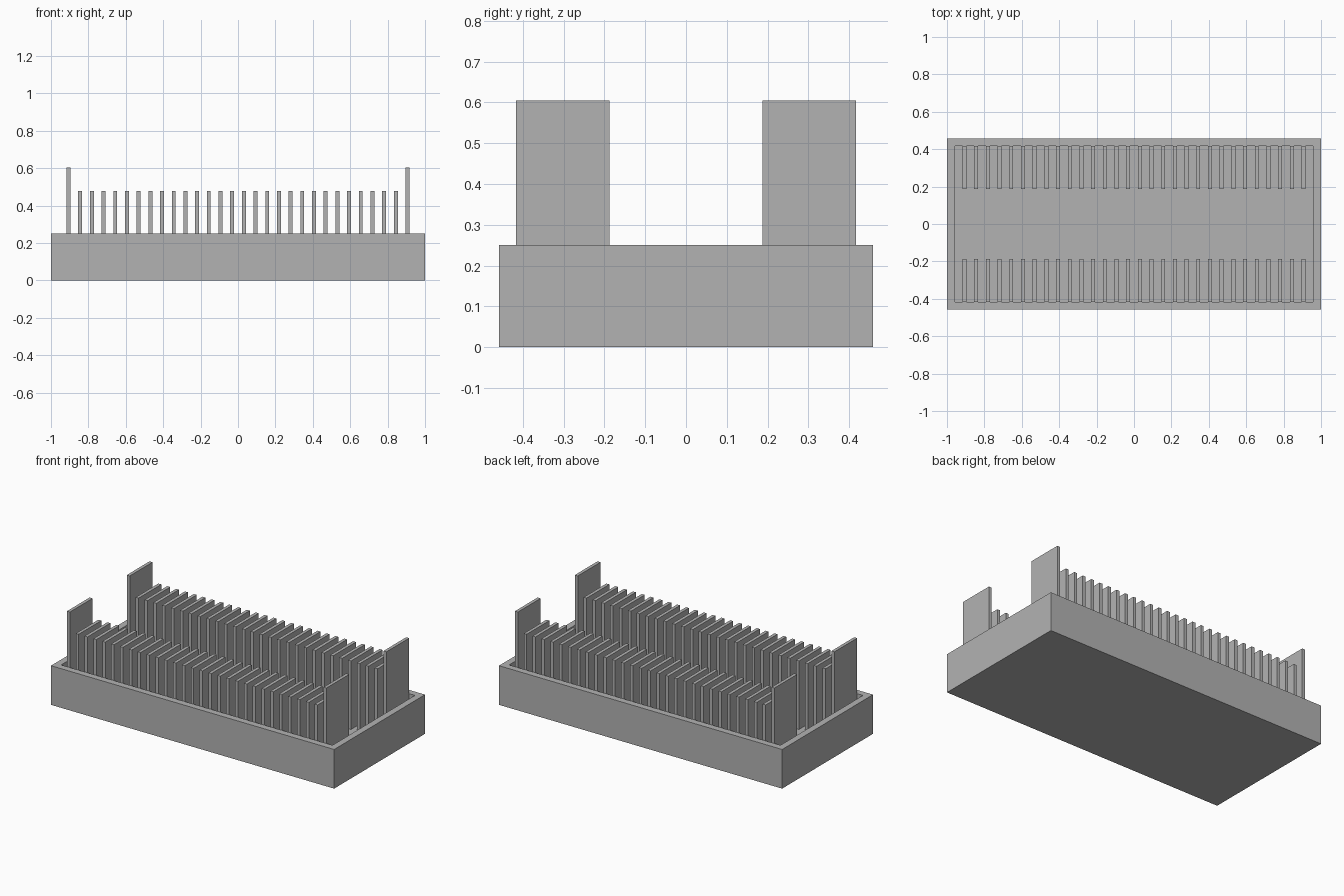
import bpy
import bmesh

# Remove the default cube
cube = bpy.data.objects.get("Cube")
if cube:
    bpy.data.objects.remove(cube, do_unlink=True)

U = 1 / 24  # design unit: the tray is 48 x 22 x 6 units

grey = bpy.data.materials.new("plain_grey")
grey.use_nodes = True
colour = (0.45, 0.45, 0.45, 1)
grey.diffuse_color = colour
grey.node_tree.nodes["Principled BSDF"].inputs["Base Color"].default_value = colour


def add_box(name, low, high):
    """Axis-aligned box between two corners given in design units."""
    bm = bmesh.new()
    bmesh.ops.create_cube(bm, size=1)
    for v in bm.verts:
        v.co = [(h if c > 0 else l) * U for c, l, h in zip(v.co, low, high)]
    mesh = bpy.data.meshes.new(name)
    bm.to_mesh(mesh)
    bm.free()
    mesh.materials.append(grey)
    obj = bpy.data.objects.new(name, mesh)
    bpy.context.collection.objects.link(obj)
    return obj


# Open tray: inset the top face of a block and push it down to the floor
tray = add_box("tray", (-24, -11, 0), (24, 11, 6))
bm = bmesh.new()
bm.from_mesh(tray.data)
top = max(bm.faces, key=lambda f: f.calc_center_median().z)
bmesh.ops.inset_region(bm, faces=[top], thickness=U, use_even_offset=True)
well = bmesh.ops.extrude_face_region(bm, geom=[top])["geom"]
bmesh.ops.delete(bm, geom=[top], context="FACES_ONLY")
for v in well:
    if isinstance(v, bmesh.types.BMVert):
        v.co.z = U
bmesh.ops.recalc_face_normals(bm, faces=bm.faces)
bm.to_mesh(tray.data)
bm.free()

# Two rows of divider slats, with a taller panel at each end
COUNT, PITCH, HALF = 30, 1.5, 0.25
for side, y0, y1 in (("front", -10, -4.5), ("back", 4.5, 10)):
    for i in range(COUNT):
        x = (i - (COUNT - 1) / 2) * PITCH
        end = i in (0, COUNT - 1)
        name = f"{side}_{'end_panel' if end else 'slat'}_{i + 1}"
        add_box(name, (x - HALF, y0, 1), (x + HALF, y1, 14.5 if end else 11.5))
